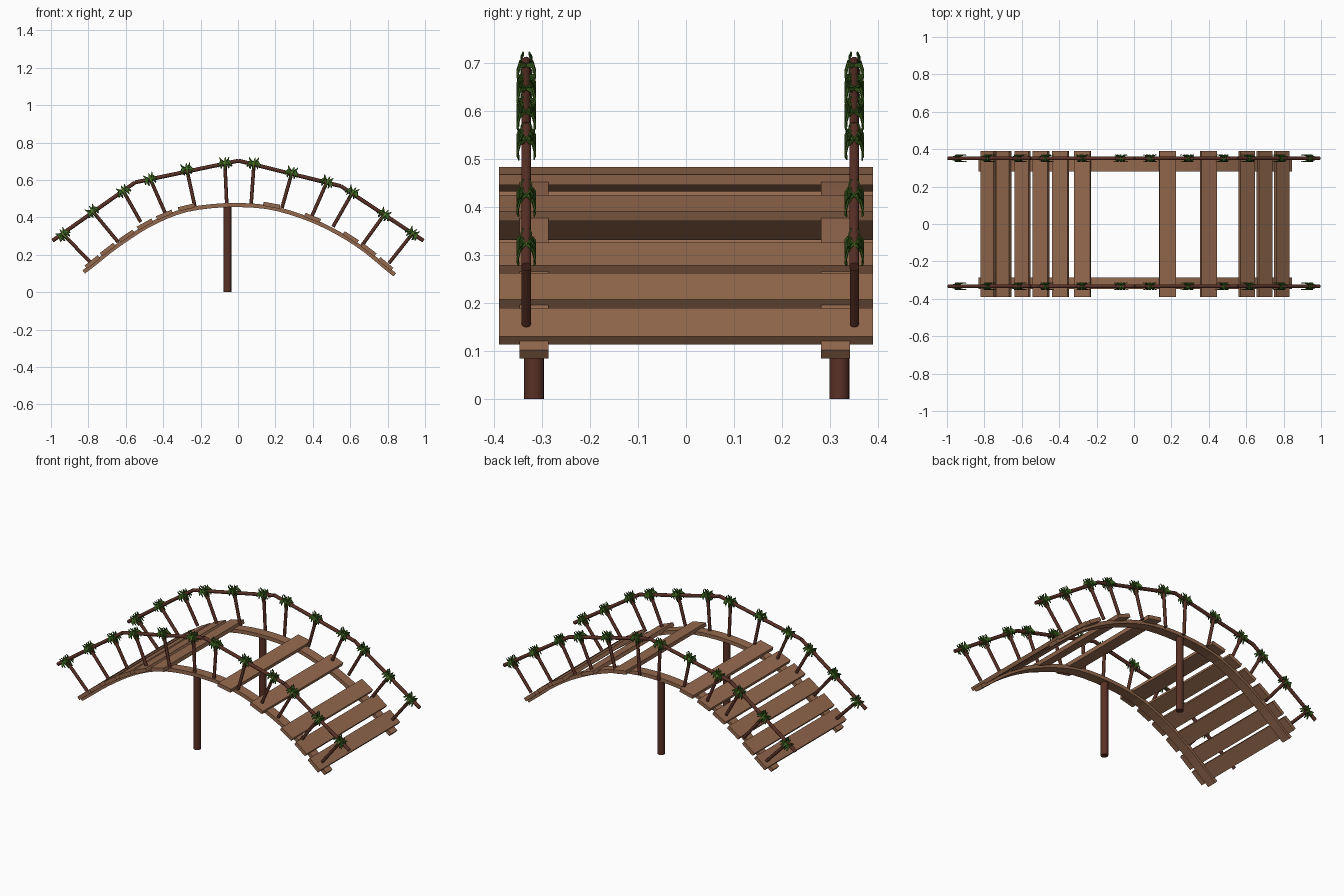
import bpy, bmesh, math, random
from mathutils import Vector, Matrix

if "Cube" in bpy.data.objects:
    bpy.data.objects.remove(bpy.data.objects["Cube"])

random.seed(4)


def material(name, rgb):
    m = bpy.data.materials.new(name)
    m.diffuse_color = (*rgb, 1)
    m.use_nodes = True
    m.node_tree.nodes["Principled BSDF"].inputs["Base Color"].default_value = m.diffuse_color
    return m


PLANK = material("light wood", (0.30, 0.143, 0.077))
BARK = material("dark wood", (0.10, 0.030, 0.019))
LEAF = material("leaf green", (0.062, 0.155, 0.017))
LEAF_DARK = material("dark leaf green", (0.028, 0.085, 0.010))


def finish(bm, name, *mats):
    me = bpy.data.meshes.new(name)
    bm.normal_update()
    bm.to_mesh(me)
    bm.free()
    for m in mats:
        me.materials.append(m)
    ob = bpy.data.objects.new(name, me)
    bpy.context.collection.objects.link(ob)
    return ob


def rod(name, a, b, r, sides=10):
    """Round stick between two points."""
    a, b = Vector(a), Vector(b)
    d = b - a
    mat = Matrix.Translation((a + b) / 2) @ d.to_track_quat('Z', 'Y').to_matrix().to_4x4()
    bm = bmesh.new()
    bmesh.ops.create_cone(bm, cap_ends=True, segments=sides, radius1=r, radius2=r,
                          depth=d.length, matrix=mat)
    for f in bm.faces:
        f.smooth = len(f.verts) == 4
    for e in bm.edges:
        e.smooth = all(f.smooth for f in e.link_faces)
    return finish(bm, name, BARK)


# Centre line of the arch (x, z), smoothed with a Catmull-Rom spline
KEYS = [(-.825, .108), (-.75, .166), (-.684, .22), (-.578, .295), (-.487, .352),
        (-.38, .404), (-.273, .440), (-.14, .460), (0, .466), (.15, .456), (.27, .428),
        (.39, .386), (.49, .340), (.59, .284), (.69, .215), (.78, .14), (.838, .093)]
K = [Vector(k) for k in KEYS]
K = [2 * K[0] - K[1]] + K + [2 * K[-1] - K[-2]]
PATH = []
for i in range(1, len(K) - 2):
    p0, p1, p2, p3 = K[i - 1:i + 3]
    for t in (0, 0.5):
        PATH.append(0.5 * (2 * p1 + (p2 - p0) * t + (2 * p0 - 5 * p1 + 4 * p2 - p3) * t * t
                           + (3 * p1 - p0 - 3 * p2 + p3) * t ** 3))
PATH.append(K[-2])


def arch_z(x):
    for a, b in zip(PATH, PATH[1:]):
        if x <= b.x:
            return a.y + (b.y - a.y) * (x - a.x) / (b.x - a.x)
    return PATH[-1].y


# Curved side beams
def beam(name, yc, w=0.03, h=0.011):
    bm = bmesh.new()
    rings = []
    for i, p in enumerate(PATH):
        d = (PATH[min(i + 1, len(PATH) - 1)] - PATH[max(i - 1, 0)]).normalized()
        n = Vector((-d.y, d.x)) * h
        rings.append([bm.verts.new((p.x + s * n.x, yc + y, p.y + s * n.y))
                      for s, y in ((-1, -w), (-1, w), (1, w), (1, -w))])
    for a, b in zip(rings, rings[1:]):
        for j in range(4):
            k = (j + 1) % 4
            bm.faces.new((a[j], a[k], b[k], b[j]))
    bm.faces.new(rings[0])
    bm.faces.new(rings[-1])
    bmesh.ops.recalc_face_normals(bm, faces=bm.faces)
    return finish(bm, name, PLANK)


beam("front_beam", -0.317)
beam("back_beam", 0.312)

# Deck planks, following the slope of the arch
for i, x in enumerate((-.77, -.688, -.588, -.49, -.388, -.272, .177, .393, .595, .69, .78)):
    a = math.atan2(arch_z(x + .04) - arch_z(x - .04), .08)
    pos = Vector((x, 0, arch_z(x))) + Vector((-math.sin(a), 0, math.cos(a))) * 0.014
    bm = bmesh.new()
    bmesh.ops.create_cube(bm, size=1, matrix=Matrix.Translation(pos)
                          @ Matrix.Rotation(-a, 4, 'Y')
                          @ Matrix.Diagonal((0.09, 0.78, 0.022, 1)))
    finish(bm, f"plank_{i + 1}", PLANK)


# Leaf tuft: blades draped over the rail plus a few upright tips
def blade(bm, frame, pts, width, mat):
    d = Vector((pts[-1][0], 0, pts[-1][2]))
    side = Vector((d.z, 0, -d.x)).normalized()
    rows = []
    for p, k in zip(pts, (0.5, 1.0, 0.9, 0.25)):
        rows.append([bm.verts.new(frame @ (Vector(p) + side * s * width * k)) for s in (-1, 1)])
    for a, b in zip(rows, rows[1:]):
        f = bm.faces.new((a[0], a[1], b[1], b[0]))
        f.material_index = mat


def tuft(name, pos, lean):
    frame = Matrix.Translation(pos) @ Matrix.Rotation(lean, 4, 'Y')
    bm = bmesh.new()
    for s in (-1, 1):
        for i, dx in enumerate((-.036, -.02, 0, .02, .036)):
            dx += random.uniform(-.003, .003)
            low = -.038 + abs(dx) * .7
            blade(bm, frame, [(0, 0, .013), (dx * .55, s * .013, .014),
                              (dx * .9, s * .019, -.006), (dx, s * .016, low)], .0065, i % 2)
        for i, dx in enumerate((-.028, .004, .024)):
            blade(bm, frame, [(0, 0, .0), (dx * .4, s * .010, .015),
                              (dx * .8, s * .011, .026), (dx, s * .006, .037)], .005, (i + 1) % 2)
    ob = finish(bm, name, LEAF, LEAF_DARK)
    mod = ob.modifiers.new("thickness", 'SOLIDIFY')
    mod.thickness = 0.003
    mod.offset = 0


# Railings: four straight rails, leaning balusters and tufts on each side
RAIL = [(-.992, .275), (-.55, .587), (.003, .703), (.55, .567), (.992, .275)]
BALUSTERS = [(-.93, .305, -.785, .155), (-.775, .430, -.64, .267), (-.61, .535, -.52, .375),
             (-.467, .600, -.39, .425), (-.273, .653, -.23, .455), (-.07, .685, -.06, .465),
             (.085, .683, .07, .465), (.287, .635, .235, .45), (.474, .586, .39, .395),
             (.61, .530, .508, .350), (.78, .412, .663, .25), (.93, .310, .807, .155)]
for side, y in (("front", -.333), ("back", .351)):
    for i, (a, b) in enumerate(zip(RAIL, RAIL[1:])):
        rod(f"{side}_rail_{i + 1}", (a[0], y, a[1]), (b[0], y, b[1]), 0.0105)
    for i, (tx, tz, bx, bz) in enumerate(BALUSTERS):
        rod(f"{side}_baluster_{i + 1}", (tx, y, tz), (bx, y, bz), 0.0095, 8)
        tuft(f"{side}_leaves_{i + 1}", Vector((tx, y, tz)), math.atan2(tx - bx, tz - bz))

# Support posts under the arch
for side, y in (("front", -.317), ("back", .320)):
    rod(f"{side}_post", (-.056, y, 0), (-.056, y, .46), 0.021, 16)
